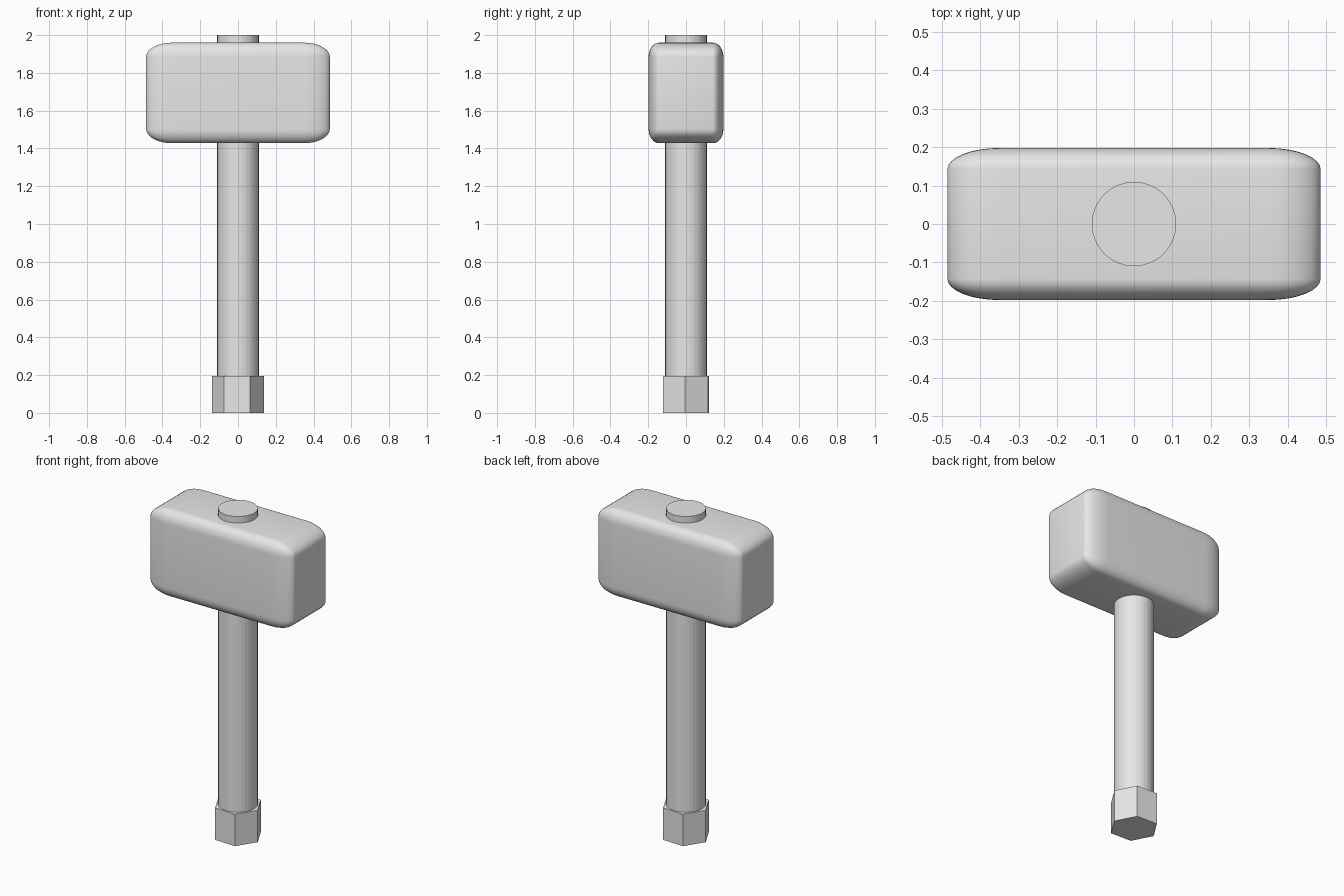
import bpy
import math

if "Cube" in bpy.data.objects:
    bpy.data.objects.remove(bpy.data.objects["Cube"], do_unlink=True)

grey = bpy.data.materials.new("light grey")
grey.use_nodes = True
COLOUR = (0.8, 0.8, 0.8, 1)
grey.diffuse_color = COLOUR
grey.node_tree.nodes["Principled BSDF"].inputs["Base Color"].default_value = COLOUR


def prism(name, sides, radius, bottom, top, turn=0.0):
    """Upright prism between two heights, with a corner at +x before turning."""
    bpy.ops.mesh.primitive_cylinder_add(
        vertices=sides, radius=radius, depth=top - bottom,
        location=(0, 0, (bottom + top) / 2), rotation=(0, 0, turn))
    obj = bpy.context.object
    obj.name = name
    obj.data.materials.append(grey)
    return obj


# Shaft, running through the head
prism("handle", 32, 0.11, 0.1, 2.0)

# Six-sided butt of the handle, slightly turned
prism("pommel", 6, 0.137, 0.0, 0.195, math.radians(27.5))

# Head: a cube rounded before stretching, so the rounding is longer along x
bpy.ops.mesh.primitive_cube_add(size=1, location=(0, 0, 1.694))
head = bpy.context.object
head.name = "head"
head.scale = (0.972, 0.396, 0.532)
head.data.materials.append(grey)
bevel = head.modifiers.new("rounded edges", "BEVEL")
bevel.width = 0.14
bevel.segments = 8
bpy.ops.object.modifier_apply(modifier=bevel.name)
bpy.ops.object.shade_smooth_by_angle(angle=math.radians(30))
